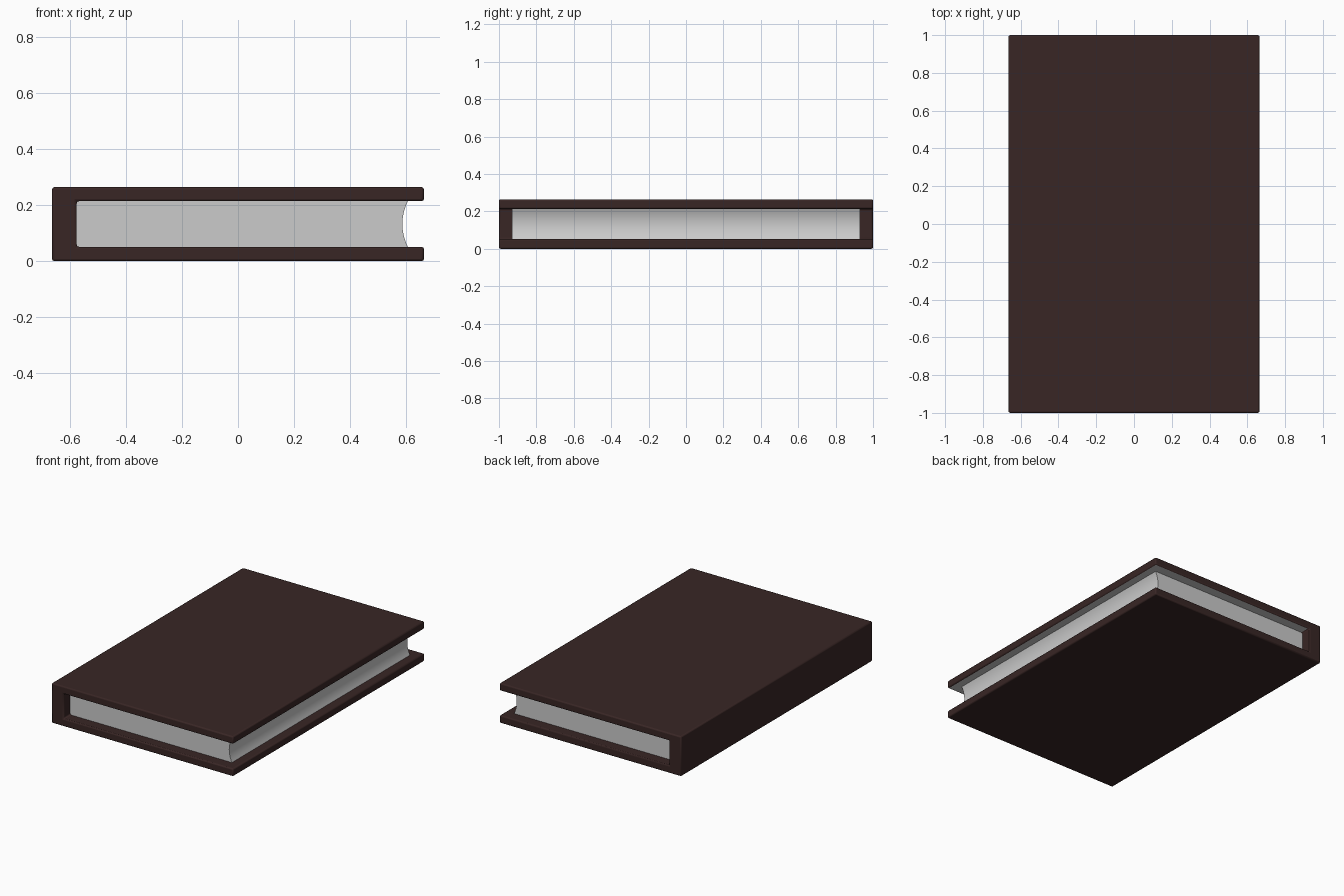
import bpy, bmesh, math

if "Cube" in bpy.data.objects:
    bpy.data.objects.remove(bpy.data.objects["Cube"])


def extrude_profile(name, profile, half_y):
    """Closed x-z profile extruded along y, centred on y = 0."""
    bm = bmesh.new()
    face = bm.faces.new([bm.verts.new((x, -half_y, z)) for x, z in profile])
    ext = bmesh.ops.extrude_face_region(bm, geom=[face])
    verts = [v for v in ext["geom"] if isinstance(v, bmesh.types.BMVert)]
    bmesh.ops.translate(bm, verts=verts, vec=(0, 2 * half_y, 0))
    bmesh.ops.recalc_face_normals(bm, faces=bm.faces)
    mesh = bpy.data.meshes.new(name)
    bm.to_mesh(mesh)
    bm.free()
    obj = bpy.data.objects.new(name, mesh)
    bpy.context.collection.objects.link(obj)
    return obj


def material(name, color):
    mat = bpy.data.materials.new(name)
    mat.diffuse_color = (*color, 1)
    mat.use_nodes = True
    mat.node_tree.nodes["Principled BSDF"].inputs["Base Color"].default_value = mat.diffuse_color
    return mat


def smooth(obj, degrees):
    bpy.ops.object.select_all(action='DESELECT')
    obj.select_set(True)
    bpy.context.view_layer.objects.active = obj
    bpy.ops.object.shade_smooth_by_angle(angle=math.radians(degrees))


HALF_X, HALF_Y, HEIGHT = 0.664, 1.0, 0.264
SPINE_X, LOW, HIGH = -0.576, 0.051, 0.214

# Cover: two boards joined by the spine, with softly rounded edges
cover = extrude_profile("cover", [
    (-HALF_X, 0), (HALF_X, 0), (HALF_X, LOW), (SPINE_X, LOW),
    (SPINE_X, HIGH), (HALF_X, HIGH), (HALF_X, HEIGHT), (-HALF_X, HEIGHT)], HALF_Y)
cover.data.materials.append(material("dark_leather", (0.04, 0.019, 0.018)))
cover.data.materials.append(material("endpaper", (0.8, 0.8, 0.8)))

# Endpaper on the inside of the upper board
for poly in cover.data.polygons:
    if poly.normal.z < -0.9 and poly.center.z > 0.1:
        poly.material_index = 1

bevel = cover.modifiers.new("rounded_edges", 'BEVEL')
bevel.width = 0.008
bevel.segments = 2
bevel.limit_method = 'ANGLE'
bevel.material = 0
smooth(cover, 30)

# Page block with a hollow fore edge
EDGE_X, HOLLOW, STEPS = 0.607, 0.02, 12
z0, z1 = LOW - 0.001, HIGH + 0.001
profile = [(SPINE_X - 0.002, z1), (SPINE_X - 0.002, z0)]
for i in range(STEPS + 1):
    t = i / STEPS
    profile.append((EDGE_X - HOLLOW * (1 - (2 * t - 1) ** 2), z0 + t * (z1 - z0)))
pages = extrude_profile("pages", profile, 0.93)
smooth(pages, 30)
